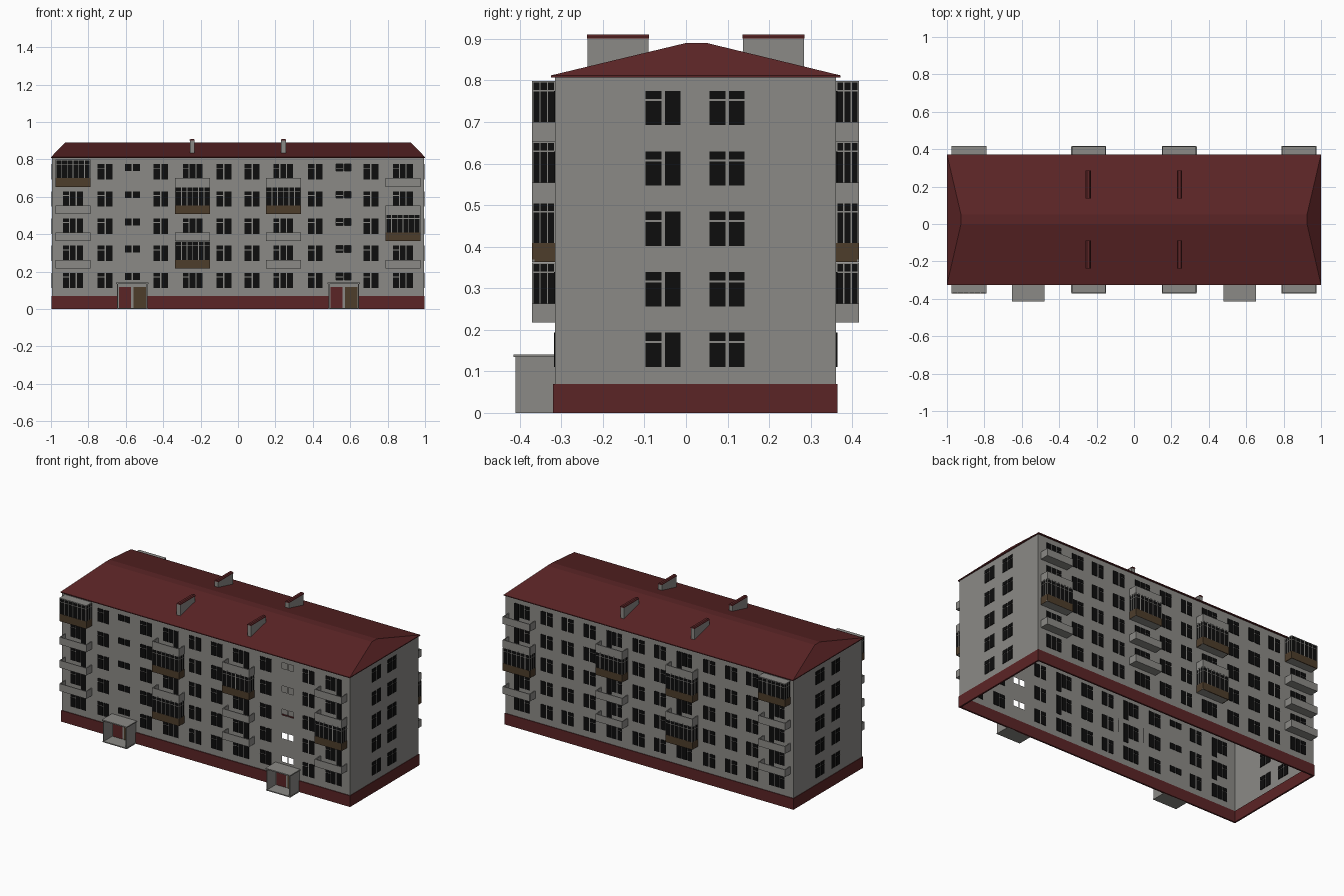
import bpy, bmesh

if "Cube" in bpy.data.objects:
    bpy.data.objects.remove(bpy.data.objects["Cube"])

# ---------- materials ----------
def mat(name, rgb):
    m = bpy.data.materials.new(name)
    m.diffuse_color = (*rgb, 1)
    m.use_nodes = True
    m.node_tree.nodes["Principled BSDF"].inputs["Base Color"].default_value = m.diffuse_color
    return m

GREY = mat("wall grey", (0.26, 0.255, 0.24))
RED = mat("roof red", (0.105, 0.018, 0.019))
BLACK = mat("window black", (0.004, 0.004, 0.004))
BROWN = mat("panel brown", (0.075, 0.047, 0.024))

parts = {}

def part(name, m):
    if name not in parts:
        parts[name] = (bmesh.new(), m)
    return parts[name][0]

def box(name, m, x0, x1, y0, y1, z0, z1):
    bm = part(name, m)
    v = [bm.verts.new((x, y, z)) for z in (z0, z1)
         for x, y in ((x0, y0), (x1, y0), (x1, y1), (x0, y1))]
    for f in ((3, 2, 1, 0), (4, 5, 6, 7), (0, 1, 5, 4), (1, 2, 6, 5), (2, 3, 7, 6), (3, 0, 4, 7)):
        bm.faces.new([v[i] for i in f])

def quad(name, m, *pts):
    bm = part(name, m)
    bm.faces.new([bm.verts.new(p) for p in pts])

XW, YF, YB = 0.995, -0.315, 0.361      # wall planes
Z0, ZT = 0.07, 0.809
STEP, WH, W0 = 0.1455, 0.082, 0.111    # storey height, window height, first sill
STAIR = 0.565

# ---------- walls: open shell, with real openings at one stairwell ----------
xs = [-XW, STAIR - 0.04, STAIR - 0.004, STAIR + 0.004, STAIR + 0.04, XW]
zs = [Z0]
for k in range(5):
    zs += [W0 + k * STEP + 0.045, W0 + k * STEP + WH]
zs.append(ZT)
for i in range(len(xs) - 1):
    for j in range(len(zs) - 1):
        if not (i in (1, 3) and j % 2 == 1):
            quad("front_wall", GREY, (xs[i], YF, zs[j]), (xs[i + 1], YF, zs[j]),
                 (xs[i + 1], YF, zs[j + 1]), (xs[i], YF, zs[j + 1]))
quad("back_wall", GREY, (XW, YB, Z0), (-XW, YB, Z0), (-XW, YB, ZT), (XW, YB, ZT))
quad("right_wall", GREY, (XW, YF, Z0), (XW, YB, Z0), (XW, YB, ZT), (XW, YF, ZT))
quad("left_wall", GREY, (-XW, YB, Z0), (-XW, YF, Z0), (-XW, YF, ZT), (-XW, YB, ZT))

# ---------- plinth ring ----------
for y in (YF - 0.005, YB - 0.006):
    box("plinth", RED, -0.998, 0.998, y, y + 0.01, 0, Z0)
for x in (-0.998, 0.988):
    box("plinth", RED, x, x + 0.01, YF, YB, 0, Z0)

# ---------- hipped roof with a narrow flat ridge ----------
bm = part("roof", RED)
def ring(x, y0, y1, z):
    return [bm.verts.new(p) for p in ((-x, y0, z), (x, y0, z), (x, y1, z), (-x, y1, z))]
rings = [ring(1.0, -0.325, 0.372, 0.807), ring(1.0, -0.325, 0.372, 0.812), ring(0.925, 0.0, 0.05, 0.89)]
bm.faces.new(rings[0][::-1])
bm.faces.new(rings[2])
for a, b in zip(rings, rings[1:]):
    for i in range(4):
        j = (i + 1) % 4
        bm.faces.new((a[i], a[j], b[j], b[i]))

# ---------- chimneys with rounded caps ----------
for x in (-0.245, 0.243):
    for y0, y1 in ((-0.237, -0.09), (0.137, 0.284)):
        box("chimneys", GREY, x - 0.0125, x + 0.0125, y0, y1, 0.815, 0.902)
        bm = part("chimney_caps", RED)
        prof = [(-0.014, 0.901), (0.014, 0.901), (0.013, 0.905), (0.007, 0.91), (-0.007, 0.91), (-0.013, 0.905)]
        a = [bm.verts.new((x + p, y0 - 0.001, z)) for p, z in prof]
        b = [bm.verts.new((x + p, y1 + 0.001, z)) for p, z in prof]
        bm.faces.new(a)
        bm.faces.new(b[::-1])
        for i in range(6):
            bm.faces.new((a[i], b[i], b[(i + 1) % 6], a[(i + 1) % 6]))

# ---------- windows: thin plates seen from both sides of the wall ----------
def pane(axis, w, a, b, z0, z1, transom=False):
    spans = [(z0, z1 - 0.025), (z1 - 0.02, z1)] if transom else [(z0, z1)]
    for s, t in spans:
        if axis == "y":
            box("windows", BLACK, a, b, w - 0.003, w + 0.003, s, t)
        else:
            box("windows", BLACK, w - 0.003, w + 0.003, a, b, s, t)

BALC = (-0.882, -0.242, 0.242, 0.882)
for k in range(5):
    z = W0 + k * STEP
    t = z + WH
    for wall in (YF, YB):
        cols = [0.71, 0.413, 0.075] + ([STAIR] if wall == YB else [])
        for c in [s * q for q in cols for s in (-1, 1)]:
            pane("y", wall, c - 0.04, c - 0.004, z, t, True)
            pane("y", wall, c + 0.004, c + 0.04, z, t)
        for c in BALC:                       # window and balcony door
            pane("y", wall, c - 0.053, c - 0.022, z, t, True)
            pane("y", wall, c - 0.016, c + 0.014, z, t)
            pane("y", wall, c + 0.02, c + 0.053, z - (0.035 if k else 0), t)
    pane("y", YF, -STAIR - 0.04, -STAIR - 0.004, z + 0.045, t)
    pane("y", YF, -STAIR + 0.004, -STAIR + 0.04, z + 0.045, t)
    for wall in (-XW, XW):                   # gable ends
        for a, tr in ((-0.097, True), (-0.051, False), (0.057, True), (0.103, True)):
            pane("x", wall, a, a + 0.038, z, t, tr)

# ---------- balconies, some of them glazed ----------
GLAZED = {(0, 3), (1, 2), (1, 0), (2, 2), (3, 1)}
HW, D, T = 0.093, 0.055, 0.005

def span(wall, d, p, q):
    return sorted((wall + d * p, wall + d * q))

for wall, d in ((YF, -1), (YB, 1)):
    for i, c in enumerate(BALC):
        for k in range(4):
            z = 0.217 + k * STEP
            g = (i, k) in GLAZED
            name, m = ("glazed_balcony_panels", BROWN) if g else ("balcony_parapets", GREY)
            box("balcony_floors", GREY, c - HW, c + HW, *span(wall, d, 0, D), z, z + 0.007)
            box(name, m, c - HW, c + HW, *span(wall, d, D - T, D + 0.0005), z, z + 0.046)
            for s in (-1, 1):
                x0, x1 = sorted((c + s * (HW + 0.0005), c + s * (HW - T)))
                box(name, m, x0, x1, *span(wall, d, 0, D - T), z, z + 0.046)
            if not g:
                continue
            zb, zt = z + 0.046, z + 0.142
            box("balcony_glass", BLACK, c - HW + 0.002, c + HW - 0.002, *span(wall, d, D - 0.004, D - 0.001), zb, zt)
            for s in (-1, 1):
                x0, x1 = sorted((c + s * (HW - 0.001), c + s * (HW - 0.004)))
                box("balcony_glass", BLACK, x0, x1, *span(wall, d, 0, D - 0.002), zb, zt)
                xf = c + s * (HW - 0.0015)
                for p in (0.0, 0.017, 0.035):
                    box("balcony_frames", GREY, xf - 0.002, xf + 0.002, *span(wall, d, p, p + 0.003), zb, zt)
                box("balcony_frames", GREY, xf - 0.0015, xf + 0.0015, *span(wall, d, 0, D), zt - 0.022, zt - 0.019)
            for n in range(7):
                x = c + (n - 3) * (HW - 0.002) / 3
                box("balcony_frames", GREY, x - 0.002, x + 0.002, *span(wall, d, D - 0.003, D + 0.0005), zb, zt)
            box("balcony_frames", GREY, c - HW, c + HW, *span(wall, d, D - 0.003, D), zt - 0.022, zt - 0.019)
            box("balcony_covers", GREY, c - HW, c + HW, *span(wall, d, 0, D), zt - 0.001, zt + 0.003)

# ---------- entrance porches ----------
for c in (-STAIR, STAIR):
    y0 = -0.41
    box("porch_floors", GREY, c - 0.083, c + 0.083, y0, YF, 0, 0.006)
    box("porch_canopies", GREY, c - 0.086, c + 0.086, -0.415, YF, 0.134, 0.141)
    for x in (c - 0.081, c + 0.076):
        box("porch_sides", GREY, x, x + 0.005, y0, YF, 0.006, 0.135)
    box("door_surrounds", GREY, c - 0.076, c + 0.076, -0.3225, -0.318, 0.006, 0.135)
    box("red_doors", RED, c - 0.07, c - 0.006, -0.325, -0.3215, 0.006, 0.119)
    box("brown_doors", BROWN, c + 0.006, c + 0.074, -0.325, -0.3215, 0.006, 0.119)

# ---------- turn the collected parts into objects ----------
for name, (bm, m) in parts.items():
    if name.endswith("_wall"):
        bmesh.ops.remove_doubles(bm, verts=bm.verts, dist=1e-5)
    else:
        bmesh.ops.recalc_face_normals(bm, faces=bm.faces)
    me = bpy.data.meshes.new(name)
    bm.to_mesh(me)
    bm.free()
    me.materials.append(m)
    bpy.context.collection.objects.link(bpy.data.objects.new(name, me))
